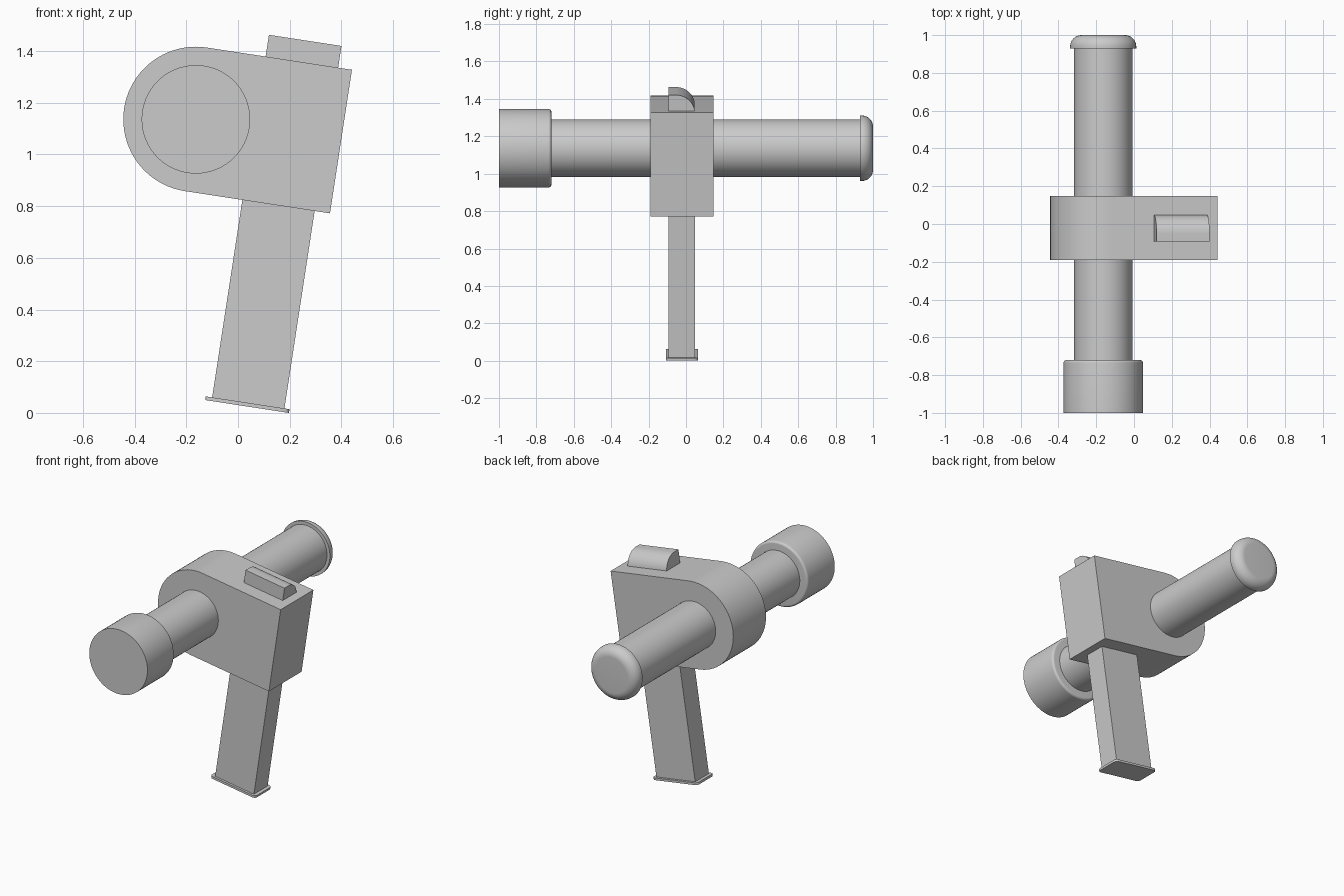
import bpy, bmesh, math
from mathutils import Matrix, Vector

cube = bpy.data.objects.get("Cube")
if cube:
    bpy.data.objects.remove(cube, do_unlink=True)

# One grey for everything
grey = bpy.data.materials.new("plain_grey")
grey.use_nodes = True
colour = (0.6, 0.6, 0.6, 1)
grey.diffuse_color = colour
grey.node_tree.nodes["Principled BSDF"].inputs["Base Color"].default_value = colour

# Tilted frame shared by the housing, grip and switch; origin on the barrel axis
AXIS = Vector((-0.163, 0, 1.136))
TILT = Matrix.Translation(AXIS) @ Matrix.Rotation(math.radians(8.7), 4, 'Y')


def finish(name, bm, matrix, angle=35):
    bmesh.ops.recalc_face_normals(bm, faces=bm.faces)
    mesh = bpy.data.meshes.new(name)
    bm.to_mesh(mesh)
    bm.free()
    mesh.transform(matrix)
    mesh.materials.append(grey)
    obj = bpy.data.objects.new(name, mesh)
    bpy.context.collection.objects.link(obj)
    bpy.ops.object.select_all(action='DESELECT')
    obj.select_set(True)
    bpy.context.view_layer.objects.active = obj
    bpy.ops.object.shade_smooth_by_angle(angle=math.radians(angle))
    return obj


def arc(cx, cy, r, start, end, steps):
    angles = [math.radians(start + (end - start) * i / steps) for i in range(steps + 1)]
    return [(cx + r * math.cos(a), cy + r * math.sin(a)) for a in angles]


def prism(name, points, offset):
    """Extrude a closed outline of 3D points along offset, in the tilted frame."""
    bm = bmesh.new()
    face = bm.faces.new([bm.verts.new(p) for p in points])
    out = bmesh.ops.extrude_face_region(bm, geom=[face])
    moved = [v for v in out["geom"] if isinstance(v, bmesh.types.BMVert)]
    bmesh.ops.translate(bm, verts=moved, vec=offset)
    return finish(name, bm, TILT)


def lathe(name, profile, steps=64):
    """Spin a profile of (radius, y) pairs about the barrel axis."""
    bm = bmesh.new()
    verts = [bm.verts.new((r, y, 0)) for r, y in profile]
    edges = [bm.edges.new(pair) for pair in zip(verts, verts[1:])]
    bmesh.ops.spin(bm, geom=verts + edges, cent=(0, 0, 0), axis=(0, 1, 0),
                   angle=math.tau, steps=steps)
    bmesh.ops.remove_doubles(bm, verts=bm.verts, dist=0.0001)
    return finish(name, bm, Matrix.Translation(AXIS))


# Round-ended housing
R = 0.281
outline = arc(0, 0, R, 90, 270, 40) + [(0.568, -R), (0.568, R)]
prism("housing", [(u, -0.19, v) for u, v in outline], (0, 0.337, 0))

# Grip and its base plate with rounded corners
outline = [(0.225, -0.093), (0.508, -0.093), (0.508, 0.048), (0.225, 0.048)]
prism("grip", [(u, y, -1.055) for u, y in outline], (0, 0, 0.8))

c = 0.02
corners = [(0.528, 0.064, 0), (0.2, 0.064, 90), (0.2, -0.108, 180), (0.528, -0.108, 270)]
outline = []
for u, y, start in corners:
    du = -c if u > 0.3 else c
    dy = -c if y > 0 else c
    outline += arc(u + du, y + dy, c, start, start + 90, 6)
prism("grip_base_plate", [(u, y, -1.0685) for u, y in outline], (0, 0, 0.0145))

# Switch with one rounded shoulder
outline = [(-0.093, 0.25), (-0.093, 0.366)] + arc(-0.052, 0.266, 0.1, 90, 0, 16) + [(0.048, 0.25)]
prism("top_switch", [(0.23, y, v) for y, v in outline], (0.284, 0, 0))

# Barrel, front collar and rounded rear cap
lathe("barrel", [(0, -0.9), (0.154, -0.9), (0.154, 0.95), (0, 0.95)])
lathe("front_collar", [(0, -1), (0.21, -1)] + arc(0.195, -0.735, 0.015, 0, 90, 6) + [(0, -0.72)])
lathe("rear_cap", [(0, 0.93), (0.175, 0.93)] + arc(0.115, 0.94, 0.06, 0, 90, 12) + [(0, 1)])
